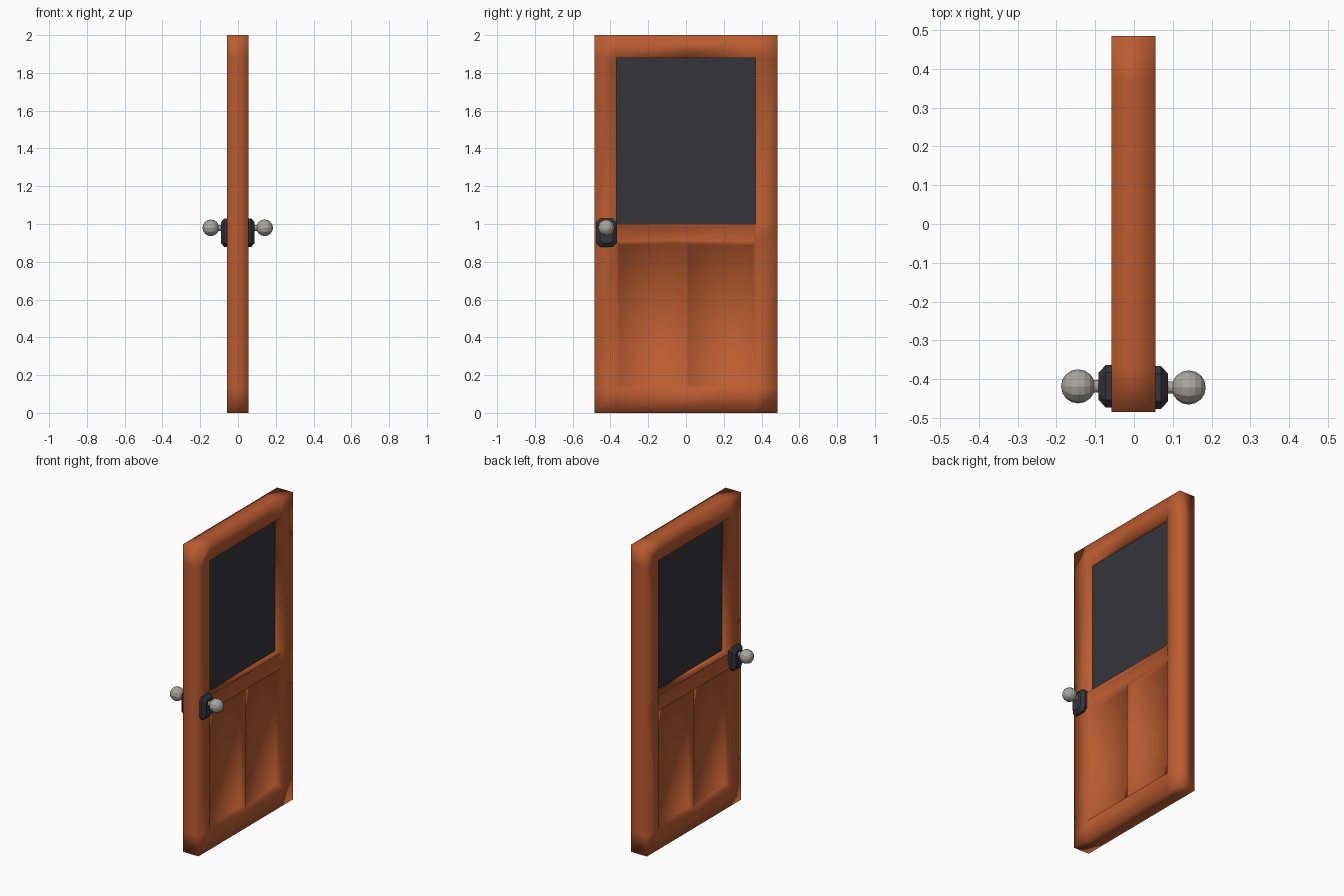
import bpy, bmesh, math
from mathutils import Matrix

if "Cube" in bpy.data.objects:
    bpy.data.objects.remove(bpy.data.objects["Cube"])


def material(name, rgb):
    m = bpy.data.materials.new(name)
    m.diffuse_color = (*rgb, 1)
    m.use_nodes = True
    m.node_tree.nodes["Principled BSDF"].inputs["Base Color"].default_value = m.diffuse_color
    return m


WOOD = material("warm brown wood", (0.50, 0.108, 0.030))
DARK = material("dark charcoal", (0.036, 0.034, 0.043))
METAL = material("grey metal", (0.40, 0.375, 0.34))


def finish(bm, name, mat, smooth=False):
    bmesh.ops.recalc_face_normals(bm, faces=bm.faces)
    for f in bm.faces:
        f.smooth = smooth and f.tag
    me = bpy.data.meshes.new(name)
    bm.to_mesh(me)
    bm.free()
    me.materials.append(mat)
    ob = bpy.data.objects.new(name, me)
    bpy.context.collection.objects.link(ob)
    return ob


# Door leaf: one grid per side, window cells left out, rims closed
X = (-0.058, 0.055)
YS = [-0.485, -0.368, 0, 0.368, 0.485]
ZS = [0, 0.13, 0.9, 1.0, 1.88, 2.0]
bm = bmesh.new()
V = [[[bm.verts.new((x, y, z)) for z in ZS] for y in YS] for x in X]
cells = {(i, j) for i in range(4) for j in range(5)} - {(1, 3), (2, 3)}
panels, rails = [], [[], []]
for i, j in sorted(cells):
    ring = [(i, j), (i + 1, j), (i + 1, j + 1), (i, j + 1)]
    for s in (0, 1):
        f = bm.faces.new([V[s][a][b] for a, b in ring])
        if i in (1, 2) and j == 1:
            panels.append(f)
        if i in (1, 2) and j == 2:
            rails[s].append(f)
    for k, n in enumerate([(i, j - 1), (i + 1, j), (i, j + 1), (i - 1, j)]):
        if n not in cells:
            (a, b), (c, d) = ring[k], ring[(k + 1) % 4]
            bm.faces.new([V[0][a][b], V[0][c][d], V[1][c][d], V[1][a][b]])
bmesh.ops.recalc_face_normals(bm, faces=bm.faces)

# Sloping weather rail under the window
for s in (0, 1):
    bmesh.ops.inset_region(bm, faces=rails[s], thickness=0.012, depth=0)
    for v in {v for f in rails[s] for v in f.verts}:
        if v.co.z > 0.95:
            v.co.x -= math.copysign(0.016, v.co.x)
# Two sunk panels with softly shaded slopes
walls = bmesh.ops.inset_individual(bm, faces=panels, thickness=0.018, depth=-0.030)["faces"]
for f in walls + panels:
    f.tag = True
finish(bm, "door_leaf", WOOD, True)

# Window pane
bm = bmesh.new()
bmesh.ops.create_cube(bm, size=1)
for v in bm.verts:
    v.co.x = 0.005 + v.co.x * 0.01
    v.co.y *= 0.738
    v.co.z = 1.44 + v.co.z * 0.882
finish(bm, "window_pane", DARK)


def octagon(bm, x, cy, cz, hy, hz, c):
    pts = [(hy, hz - c), (hy - c, hz), (c - hy, hz), (-hy, hz - c),
           (-hy, c - hz), (c - hy, -hz), (hy - c, -hz), (hy, c - hz)]
    return [bm.verts.new((x, cy + p, cz + q)) for p, q in pts]


# Handle plate, stem and knob on each side
for side, face, label in ((1, 0.055, "right"), (-1, 0.058, "left")):
    y = -0.4215 if side > 0 else -0.4185
    bm = bmesh.new()
    rings = [octagon(bm, side * (face + d), y, 0.954, 0.055 - t, 0.075 - t, 0.02 - t * 0.3)
             for d, t in ((-0.01, 0), (0.015, 0), (0.033, 0.02))]
    for a, b in zip(rings, rings[1:]):
        for k in range(8):
            bm.faces.new([a[k], a[(k + 1) % 8], b[(k + 1) % 8], b[k]])
    bm.faces.new(rings[0])
    bm.faces.new(rings[-1])
    finish(bm, label + "_handle_plate", DARK)

    turn = Matrix.Rotation(math.pi / 2, 4, 'Y')
    bm = bmesh.new()
    bmesh.ops.create_cone(bm, cap_ends=True, segments=12, radius1=0.016, radius2=0.016, depth=0.05,
                          matrix=Matrix.Translation((side * (face + 0.04), y, 0.98)) @ turn)
    finish(bm, label + "_knob_stem", METAL)
    bm = bmesh.new()
    bmesh.ops.create_uvsphere(bm, u_segments=12, v_segments=8, radius=0.044,
                              matrix=Matrix.Translation((side * (face + 0.086), y, 0.98)) @ turn)
    finish(bm, label + "_knob", METAL)
